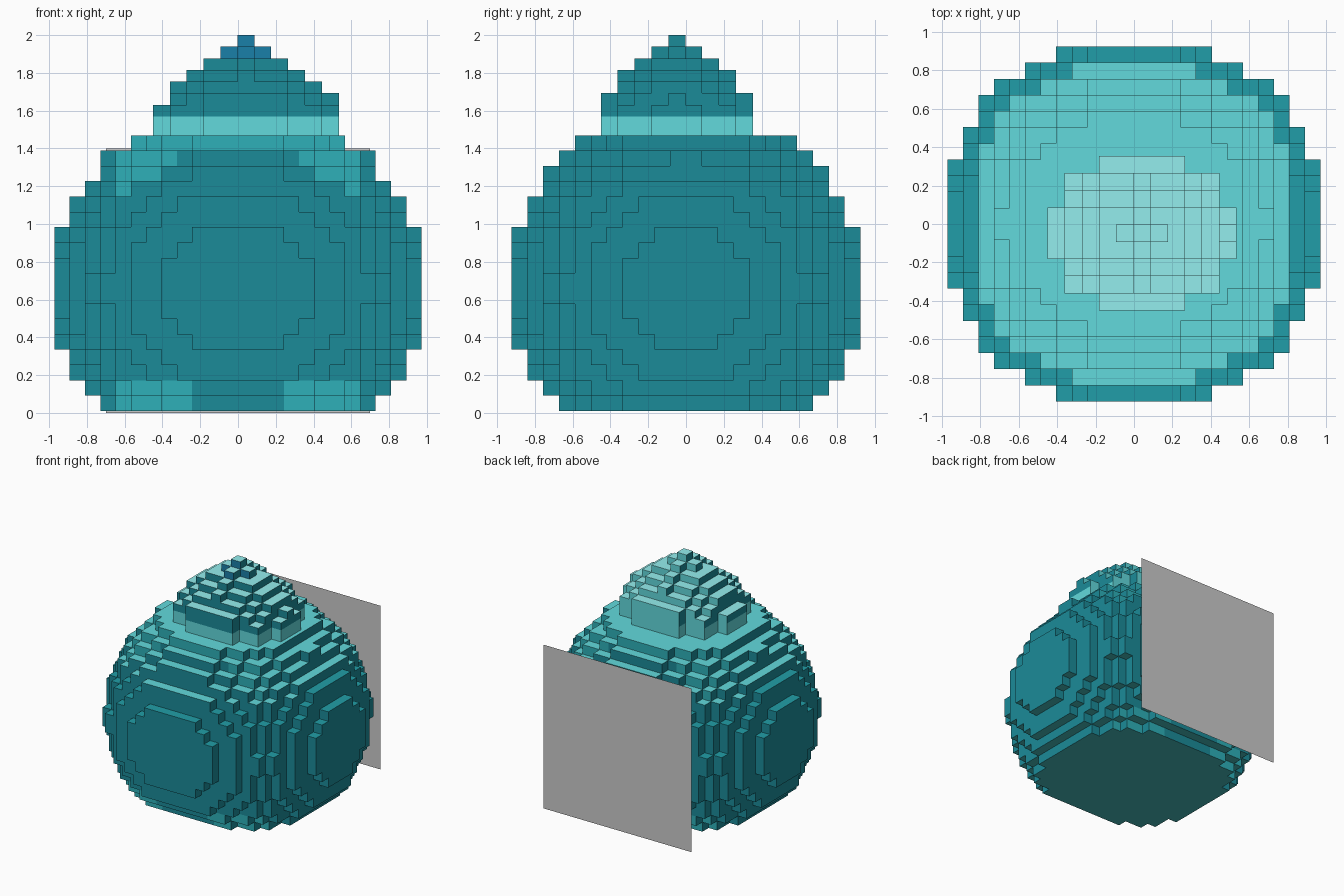
import bpy, bmesh, math
from mathutils import Vector

if "Cube" in bpy.data.objects:
    bpy.data.objects.remove(bpy.data.objects["Cube"])


def linear(hex_code):
    vals = [int(hex_code[i:i + 2], 16) / 255 for i in (0, 2, 4)]
    return [((v + 0.055) / 1.055) ** 2.4 if v > 0.04045 else v / 12.92 for v in vals] + [1]


def material(name, hex_code):
    m = bpy.data.materials.new(name)
    m.diffuse_color = linear(hex_code)
    m.use_nodes = True
    m.node_tree.nodes["Principled BSDF"].inputs["Base Color"].default_value = m.diffuse_color
    return m


DARK, MID, LIGHT, PALE, BLUE, RIM, FOOT = range(7)
MATS = [material("dark_teal", "1b8b99"), material("mid_teal", "2eb0b9"),
        material("light_teal", "62dadc"), material("pale_teal", "94eeee"),
        material("tip_blue", "1a80a8"), material("rim_teal", "219ea8"),
        material("foot_teal", "45b8b8")]


def voxel_object(name, cells, origin, size, colour):
    """Skin a set of integer cells with only its outside faces."""
    bm = bmesh.new()
    verts = {}

    def vert(p):
        if p not in verts:
            verts[p] = bm.verts.new([o + i * s for o, i, s in zip(origin, p, size)])
        return verts[p]

    for c in sorted(cells):
        for axis in range(3):
            for side in (0, 1):
                n = [0, 0, 0]
                n[axis] = 2 * side - 1
                if tuple(a + b for a, b in zip(c, n)) in cells:
                    continue
                u, v = (axis + 1) % 3, (axis + 2) % 3
                loop = []
                for du, dv in ((0, 0), (1, 0), (1, 1), (0, 1)):
                    p = list(c)
                    p[axis] += side
                    p[u] += du
                    p[v] += dv
                    loop.append(vert(tuple(p)))
                f = bm.faces.new(loop if side else loop[::-1])
                f.material_index = colour(f.calc_center_median(), Vector(n))
    me = bpy.data.meshes.new(name)
    bm.to_mesh(me)
    bm.free()
    for m in MATS:
        me.materials.append(m)
    ob = bpy.data.objects.new(name, me)
    bpy.context.collection.objects.link(ob)
    return ob


# Round blocky body: slightly squarish ellipsoid with a flat foot and shoulder
SX, SY, SZ, Z0, P = 0.081, 0.084, 0.0811, 0.01, 2.2
body = set()
for i in range(-12, 12):
    for j in range(-11, 11):
        for k in range(18):
            x, y, z = (i + .5) * SX, (j + .5) * SY, Z0 + (k + .5) * SZ
            if k == 0 and (abs(y) > 0.7 or abs(x) > 0.73):
                continue
            ring = (abs(x / .985) ** P + abs(y / .952) ** P) ** (2 / P)
            if ring + ((z - .66) / .965) ** 2 < 1:
                body.add((i, j, k))


def body_colour(p, n):
    if n.z > 0:
        return LIGHT if p.z > 1.14 and abs(p.x) < .81 else RIM
    if n.z < 0:
        return FOOT
    if abs(n.y) > 0:
        if p.z > 1.39 or (p.z > 1.15 and abs(p.x) > .28 + (1.39 - p.z) * 1.3
                          and abs(p.x) < .65):
            return MID
        if p.z < .18 and .25 < abs(p.x) < .65:
            return MID
    return DARK


voxel_object("body", body, (0, 0, Z0), (SX, SY, SZ), body_colour)

# Stepped conical cap: radii in cells, listed from the tip down
CX, CH = 0.0895, 0.0615
radii = [0.5, 1.2, 2.3, 3.4, 4.3, 5.05, 5.2, 5.2, 5.2]
cap = set()
for k, r in enumerate(radii):
    for i in range(-5, 6):
        for j in range(-5, 6):
            if k == 5 and i == -5:
                continue
            if (i / r) ** 2 + (j / (r * .904)) ** 2 <= 1.01:
                cap.add((i, j, -1 - k))


def cap_colour(p, n):
    if n.z > 0:
        return PALE
    if p.z < 1.57:
        return LIGHT
    if n.y > 0:
        return LIGHT
    return BLUE if p.z > 1.88 and n.y < 0 else DARK


voxel_object("cap", cap, (-0.003, -0.093, 2.0), (CX, CX, CH), cap_colour)

# Flat upright panel at the back
bpy.ops.mesh.primitive_plane_add(size=1.4, location=(0, 0.926, 0.7),
                                 rotation=(math.pi / 2, 0, 0))
bpy.context.object.name = "back_panel"
